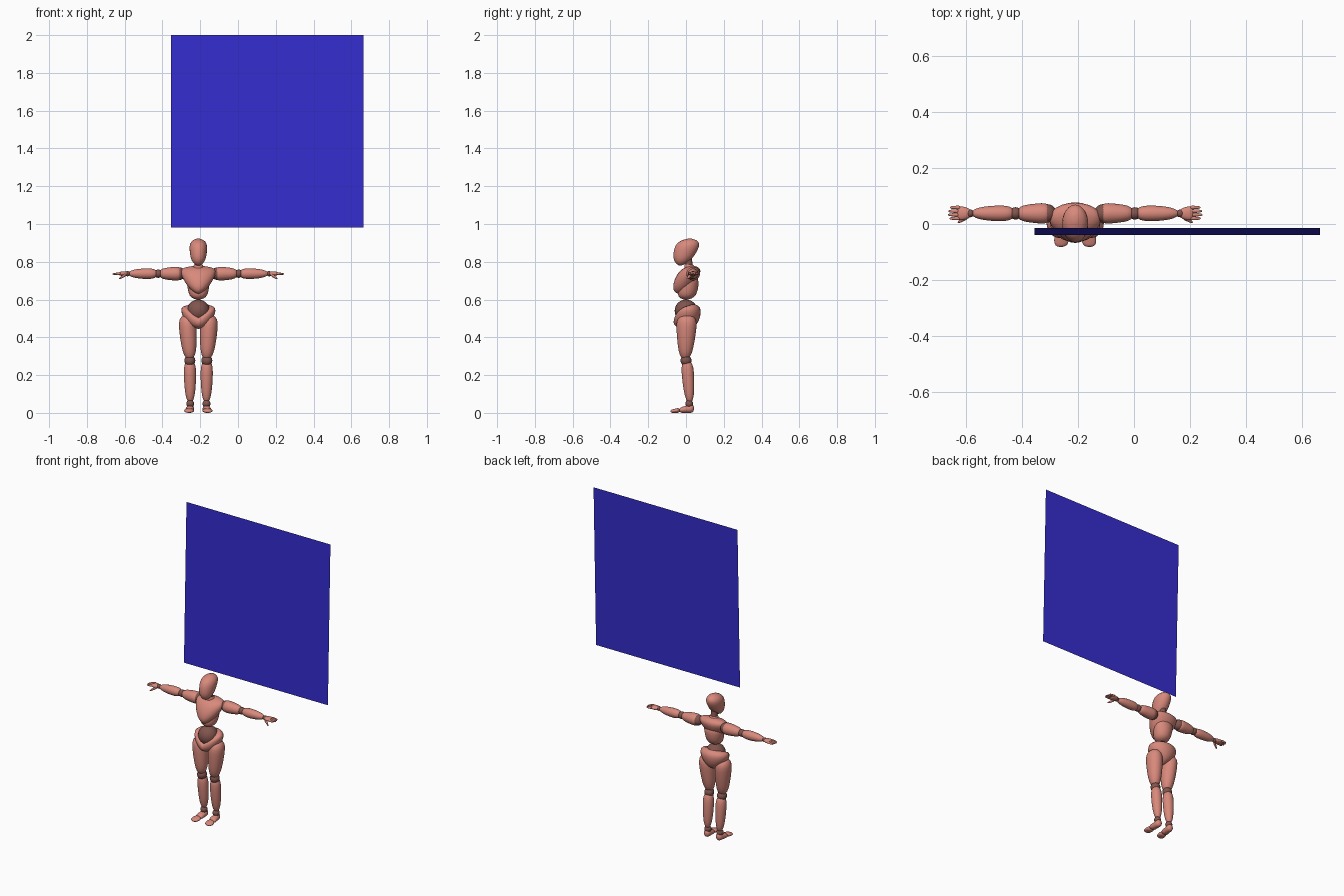
import bpy
import bmesh
import math
from mathutils import Vector

cube = bpy.data.objects.get("Cube")
if cube:
    bpy.data.objects.remove(cube, do_unlink=True)

CENTRE = -0.21
SIDES = 24
STEPS = 14


def material(name, rgb):
    mat = bpy.data.materials.new(name)
    mat.use_nodes = True
    colour = (*rgb, 1)
    mat.diffuse_color = colour
    shader = mat.node_tree.nodes["Principled BSDF"]
    shader.inputs["Base Color"].default_value = colour
    return mat


SKIN = material("salmon shell", (0.69, 0.25, 0.2))
JOINT = material("dark joint", (0.22, 0.09, 0.075))
BLUE = material("panel blue", (0.035, 0.026, 0.62))


def blend(radii, t):
    """Smooth curve through the start, middle and end radius."""
    start, middle, end = radii
    return start * (1 - t) * (1 - 2 * t) + 4 * middle * t * (1 - t) + end * t * (2 * t - 1)


def limb(name, start, end, widths, depths=None, side=1, fullness=6, warp=None, mat=SKIN):
    """Rounded elliptical form between two points, sliced across its main axis."""
    start, end = Vector(start), Vector(end)
    depths = depths or widths
    span = [abs(d) for d in end - start]
    main = span.index(max(span))
    across, along = [k for k in range(3) if k != main]
    bm = bmesh.new()
    rings = []
    for step in range(STEPS + 1):
        s = -math.cos(math.pi * step / STEPS)
        t = (s + 1) / 2
        swell = max(0.2, math.sqrt(max(0, 1 - abs(s) ** fullness)))
        ring = []
        for i in range(SIDES):
            angle = math.tau * i / SIDES
            point = start.lerp(end, t)
            point[across] += blend(widths, t) * swell * math.cos(angle)
            point[along] += blend(depths, t) * swell * math.sin(angle)
            if warp:
                warp(point, t)
            point.x = CENTRE + side * point.x
            ring.append(bm.verts.new(point))
        rings.append(ring)
    for low, high in zip(rings, rings[1:]):
        for i in range(SIDES):
            bm.faces.new((low[i - 1], low[i], high[i], high[i - 1]))
    bm.faces.new(rings[0])
    bm.faces.new(rings[-1])
    bmesh.ops.recalc_face_normals(bm, faces=bm.faces)
    mesh = bpy.data.meshes.new(name)
    bm.to_mesh(mesh)
    bm.free()
    mesh.materials.append(mat)
    mesh.shade_smooth()
    bpy.context.collection.objects.link(bpy.data.objects.new(name, mesh))


def ball(name, centre, radius, side=1):
    x, y, z = centre
    bpy.ops.mesh.primitive_uv_sphere_add(
        segments=SIDES, ring_count=STEPS, radius=radius, location=(CENTRE + side * x, y, z))
    sphere = bpy.context.object
    sphere.name = name
    sphere.data.materials.append(JOINT)
    bpy.ops.object.shade_smooth()


def waist_dip(point, t):
    """Lower the front middle of the waistline into a V."""
    front = min(1, max(0, 0.5 - point.y / 0.06))
    point.z -= 0.07 * front * t * max(0, 1 - abs(point.x) / 0.085)


# Floating panel, leaning back slightly
bpy.ops.mesh.primitive_plane_add(
    size=1.02, location=(0.155, -0.027, 1.49), rotation=(math.pi / 2 - 0.025, 0, 0))
panel = bpy.context.object
panel.name = "panel"
panel.data.materials.append(BLUE)

# Head and neck
limb("head", (0, -0.03, 0.78), (0, 0.02, 0.922), (0.03, 0.045, 0.045), (0.03, 0.06, 0.06), fullness=4)
limb("neck", (0, 0.02, 0.74), (0, 0.01, 0.84), (0.03, 0.02, 0.02), mat=JOINT)
limb("neck_collar", (0, 0.025, 0.75), (0, 0.013, 0.79), (0.04, 0.028, 0.024))

# Torso
limb("chest", (0, -0.035, 0.63), (0, 0.035, 0.778), (0.02, 0.077, 0.1), (0.03, 0.06, 0.045))
limb("ribs", (0, 0, 0.6), (0, 0.025, 0.73), (0.04, 0.057, 0.06), (0.04, 0.052, 0.035))
ball("abdomen", (0, 0, 0.54), 0.06)
limb("pelvis", (0, 0, 0.445), (0, 0.01, 0.58), (0.02, 0.082, 0.085), (0.04, 0.07, 0.06), warp=waist_dip)

for side, label in ((1, "left_"), (-1, "right_")):
    # Arm, along one straight line
    def on_arm(x):
        return x, 0.038, 0.737

    for joint, x, radius in (("shoulder", 0.1, 0.033), ("elbow", 0.213, 0.022), ("wrist", 0.375, 0.014)):
        ball(label + joint, on_arm(x), radius, side)
    limb(label + "upper_arm", on_arm(0.085), on_arm(0.21), (0.037, 0.034, 0.023), side=side)
    limb(label + "forearm", on_arm(0.215), on_arm(0.372), (0.024, 0.027, 0.014), side=side)

    # Hand
    limb(label + "palm", on_arm(0.37), on_arm(0.422), (0.012, 0.023, 0.024), (0.01, 0.012, 0.009), side=side)
    for i in range(4):
        y = 0.02 + i * 0.013
        tip = 0.457 - 0.006 * abs(i - 1.4)
        limb(label + "finger", (0.41, y, 0.738), (tip, y, 0.735), (0.007, 0.006, 0.004), side=side)
    limb(label + "thumb", (0.38, 0.028, 0.735), (0.42, 0.006, 0.71), (0.008, 0.008, 0.004), side=side)

    # Leg
    limb(label + "thigh", (0.06, 0.005, 0.52), (0.045, -0.004, 0.28), (0.045, 0.044, 0.027),
         (0.055, 0.048, 0.027), side=side)
    ball(label + "knee", (0.045, 0, 0.277), 0.029, side)
    limb(label + "shin", (0.045, 0.005, 0.28), (0.043, 0.02, 0.052), (0.03, 0.031, 0.018), side=side)
    ball(label + "ankle", (0.043, 0.017, 0.048), 0.021, side)

    # Foot, with its sole on the ground
    limb(label + "foot", (0.042, 0.042, 0.024), (0.047, -0.036, 0.014), (0.02, 0.022, 0.025),
         (0.024, 0.019, 0.014), side=side)
    limb(label + "toes", (0.047, -0.034, 0.014), (0.051, -0.082, 0.008), (0.022, 0.026, 0.018),
         (0.014, 0.011, 0.008), side=side)
